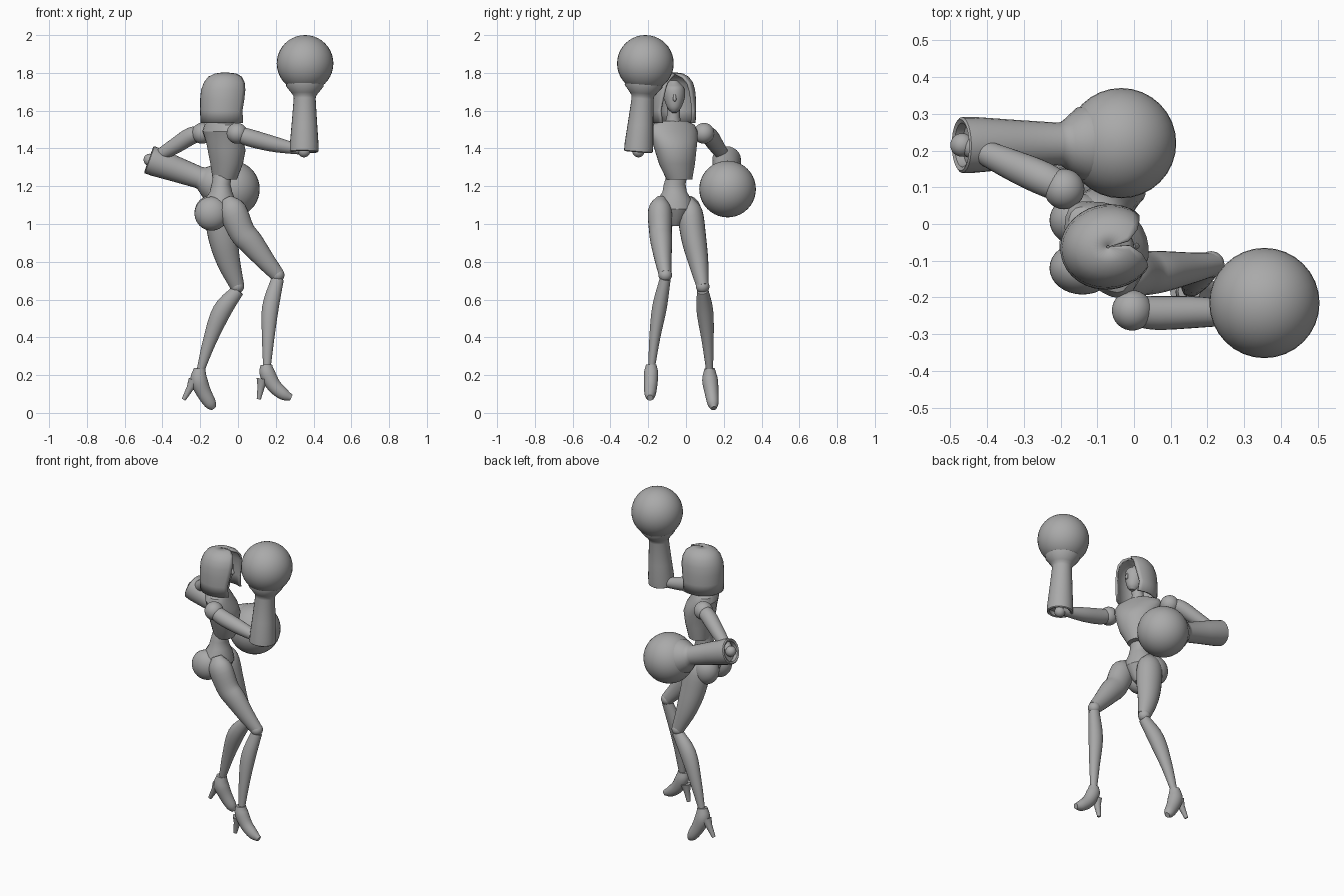
import bpy, bmesh, math
from mathutils import Vector, Matrix

cube = bpy.data.objects.get("Cube")
if cube:
    bpy.data.objects.remove(cube)

grey = bpy.data.materials.new("matte grey")
grey.use_nodes = True
GREY = (0.4, 0.4, 0.4, 1)
grey.diffuse_color = GREY
grey.node_tree.nodes["Principled BSDF"].inputs["Base Color"].default_value = GREY
SIDES = 24


def finish(name, bm, angle=40):
    bmesh.ops.recalc_face_normals(bm, faces=bm.faces)
    mesh = bpy.data.meshes.new(name)
    bm.to_mesh(mesh)
    bm.free()
    mesh.materials.append(grey)
    ob = bpy.data.objects.new(name, mesh)
    bpy.context.collection.objects.link(ob)
    bpy.ops.object.select_all(action='DESELECT')
    ob.select_set(True)
    bpy.context.view_layer.objects.active = ob
    bpy.ops.object.shade_smooth_by_angle(angle=math.radians(angle))
    return ob


def loft(name, rings, closed=True, angle=40):
    """Skin a list of point rings; closed rings get end caps."""
    bm = bmesh.new()
    rows = [[bm.verts.new(p) for p in ring] for ring in rings]
    n = len(rows[0])
    for a, b in zip(rows, rows[1:]):
        for i in range(n if closed else n - 1):
            j = (i + 1) % n
            bm.faces.new((a[i], a[j], b[j], b[i]))
    if closed:
        bm.faces.new(rows[0])
        bm.faces.new(rows[-1])
    return finish(name, bm, angle)


def circle(centre, u, v, ru, rv):
    return [centre + u * ru * math.cos(t) + v * rv * math.sin(t)
            for t in (2 * math.pi * i / SIDES for i in range(SIDES))]


def smooth_keys(keys, steps=4):
    """Catmull-Rom interpolation through key tuples."""
    k = [Vector(p) for p in keys]
    k = [2 * k[0] - k[1]] + k + [2 * k[-1] - k[-2]]
    out = []
    for a, b, c, d in zip(k, k[1:], k[2:], k[3:]):
        for s in range(steps):
            t = s / steps
            out.append(0.5 * (2 * b + (c - a) * t + (2 * a - 5 * b + 4 * c - d) * t ** 2
                              + (3 * b - a - 3 * c + d) * t ** 3))
    return out + [k[-2]]


def limb(name, keys, squash=1.0):
    """Tapered tube through (x, y, z, radius); squash scales its y width."""
    pts = smooth_keys(keys)
    rings = []
    for i, p in enumerate(pts):
        along = (pts[min(i + 1, len(pts) - 1)] - pts[max(i - 1, 0)]).to_3d().normalized()
        u = Vector((0, 1, 0)).cross(along).normalized()
        rings.append(circle(p.to_3d(), u, along.cross(u), p.w, p.w * squash))
    return loft(name, rings)


def lathe(name, start, end, profile):
    """Turned shape: profile is (fraction along the axis, radius)."""
    a, b = Vector(start), Vector(end)
    u = (b - a).orthogonal().normalized()
    v = (b - a).normalized().cross(u)
    return loft(name, [circle(a.lerp(b, t), u, v, r, r) for t, r in profile])


def trunk(name, rows, yaw):
    """Stacked horizontal ovals: (x, y, z, half depth, half width)."""
    turn = Matrix.Rotation(math.radians(yaw), 3, 'Z')
    return loft(name, [circle(Vector(r[:3]), turn @ Vector((1, 0, 0)),
                              turn @ Vector((0, 1, 0)), r[3], r[4]) for r in rows], angle=30)


def ball(name, centre, radii, yaw=0):
    if not isinstance(radii, tuple):
        radii = (radii,) * 3
    bm = bmesh.new()
    bmesh.ops.create_uvsphere(bm, u_segments=32, v_segments=20, radius=1)
    bm.transform(Matrix.Translation(centre) @ Matrix.Rotation(math.radians(yaw), 4, 'Z')
                 @ Matrix.Diagonal((*radii, 1)))
    return finish(name, bm)


# Torso: armoured chest over a narrow waist and hips
trunk("chest", [(-.07, -.035, 1.235, .062, .07), (-.06, -.048, 1.32, .082, .1),
                (-.06, -.055, 1.39, .095, .115), (-.07, -.06, 1.44, .09, .13),
                (-.09, -.07, 1.49, .078, .145), (-.095, -.07, 1.525, .06, .13),
                (-.095, -.07, 1.545, .045, .08)], 30)
trunk("waist_and_hips", [(-.08, -.045, 1.27, .05, .055), (-.09, -.06, 1.21, .05, .058),
                         (-.09, -.06, 1.17, .06, .065), (-.095, -.06, 1.13, .08, .09),
                         (-.105, -.06, 1.08, .098, .1), (-.11, -.06, 1.03, .08, .06),
                         (-.11, -.06, .99, .05, .03)], 8)
ball("right_buttock", (-.14, -.12, 1.055), (.09, .072, .09))
ball("left_buttock", (-.145, .01, 1.06), (.085, .072, .09))

# Head: neck, face and an open hood
lathe("neck", (-.09, -.068, 1.52), (-.075, -.065, 1.66), [(0, .045), (.4, .034), (1, .036)])
limb("face", [(-.04, -.062, 1.59, .015), (-.045, -.062, 1.615, .04), (-.06, -.062, 1.67, .062),
              (-.07, -.064, 1.72, .06), (-.07, -.064, 1.76, .02)], .9)
limb("nose", [(.0, -.06, 1.685, .005), (.006, -.06, 1.66, .009), (.0, -.06, 1.65, .004)])


def hood_ring(z, cx, depth, width, gap):
    turn = Matrix.Rotation(math.radians(10), 3, 'Z')
    ring = []
    for i in range(SIDES + 1):
        t = math.radians(gap + (360 - 2 * gap) * i / SIDES)
        ring.append(turn @ Vector((cx * 1.0 + depth * math.cos(t), width * math.sin(t), 0))
                    + Vector((-.012, -.052, z)))
    return ring


hood_rows = [(1.535, -.06, .128, .113, 48), (1.6, -.06, .13, .116, 52), (1.66, -.06, .13, .115, 45),
             (1.71, -.058, .127, .11, 40), (1.75, -.055, .115, .098, 36), (1.78, -.055, .092, .075, 26),
             (1.797, -.055, .055, .045, 8), (1.803, -.06, .004, .004, 0)]
hood = loft("hood", [hood_ring(*r) for r in hood_rows], closed=False)
shell = hood.modifiers.new("cloth thickness", 'SOLIDIFY')
shell.thickness = .012
shell.offset = -1

# Arms: shoulder joint, upper arm, flared open sleeve and round glove
SLEEVE = [(.05, .03), (.05, .058), (0, .06), (-.01, .07), (0, .076), (.08, .076), (.3, .068),
          (.6, .058), (.63, .06), (.66, .07), (.74, .1), (.8, .1)]
arms = {
    "right": ([(-.005, -.235, 1.48, .04), (.06, -.242, 1.457, .046), (.18, -.24, 1.425, .042),
               (.3, -.243, 1.4, .03), (.35, -.245, 1.395, .026)],
              (.35, -.252, 1.385), (.355, -.215, 1.85)),
    "left": ([(-.19, .095, 1.48, .04), (-.25, .125, 1.465, .046), (-.33, .16, 1.415, .042),
              (-.42, .2, 1.36, .032), (-.46, .213, 1.335, .026)],
             (-.468, .215, 1.34), (-.035, .22, 1.185)),
}
for side, (path, elbow, glove) in arms.items():
    ball(side + "_shoulder", path[0][:3], .055)
    limb(side + "_upper_arm", path)
    ball(side + "_elbow", elbow, .032)
    lathe(side + "_sleeve", elbow, glove, SLEEVE)
    ball(side + "_glove", glove, .15)

# Legs: thigh, knee, shin, pointed shoe and heel
legs = {
    "right": ([(-.06, -.13, 1.135, .03), (-.03, -.138, 1.075, .072), (.02, -.135, .96, .07),
               (.07, -.13, .9, .066), (.15, -.12, .8, .05), (.21, -.11, .73, .038)],
              [(.21, -.11, .71, .033), (.172, -.14, .56, .044), (.16, -.165, .4, .033),
               (.153, -.182, .24, .02)],
              [(.15, -.184, .255, .03), (.155, -.185, .21, .041), (.19, -.187, .145, .038),
               (.24, -.19, .1, .032), (.282, -.19, .08, .017)],
              ((.13, -.184, .18), (.11, -.184, .072))),
    "left": ([(-.11, .01, 1.135, .03), (-.1, .022, 1.065, .075), (-.08, .04, .93, .077),
              (-.05, .065, .8, .062), (-.004, .088, .67, .038)],
             [(.0, .088, .65, .034), (-.085, .1, .54, .05), (-.15, .115, .38, .036),
              (-.2, .125, .22, .02)],
             [(-.203, .125, .235, .03), (-.207, .127, .175, .045), (-.182, .135, .11, .04),
              (-.147, .143, .05, .032), (-.128, .147, .024, .016)],
             ((-.232, .127, .17), (-.288, .13, .07))),
}
for side, (thigh, shin, shoe, heel) in legs.items():
    limb(side + "_thigh", thigh, .86)
    ball(side + "_knee", thigh[-1][:3], .036)
    limb(side + "_shin", shin, .88)
    limb(side + "_shoe", shoe, .92)
    lathe(side + "_heel", *heel, [(0, .032), (.4, .019), (1, .011)])
